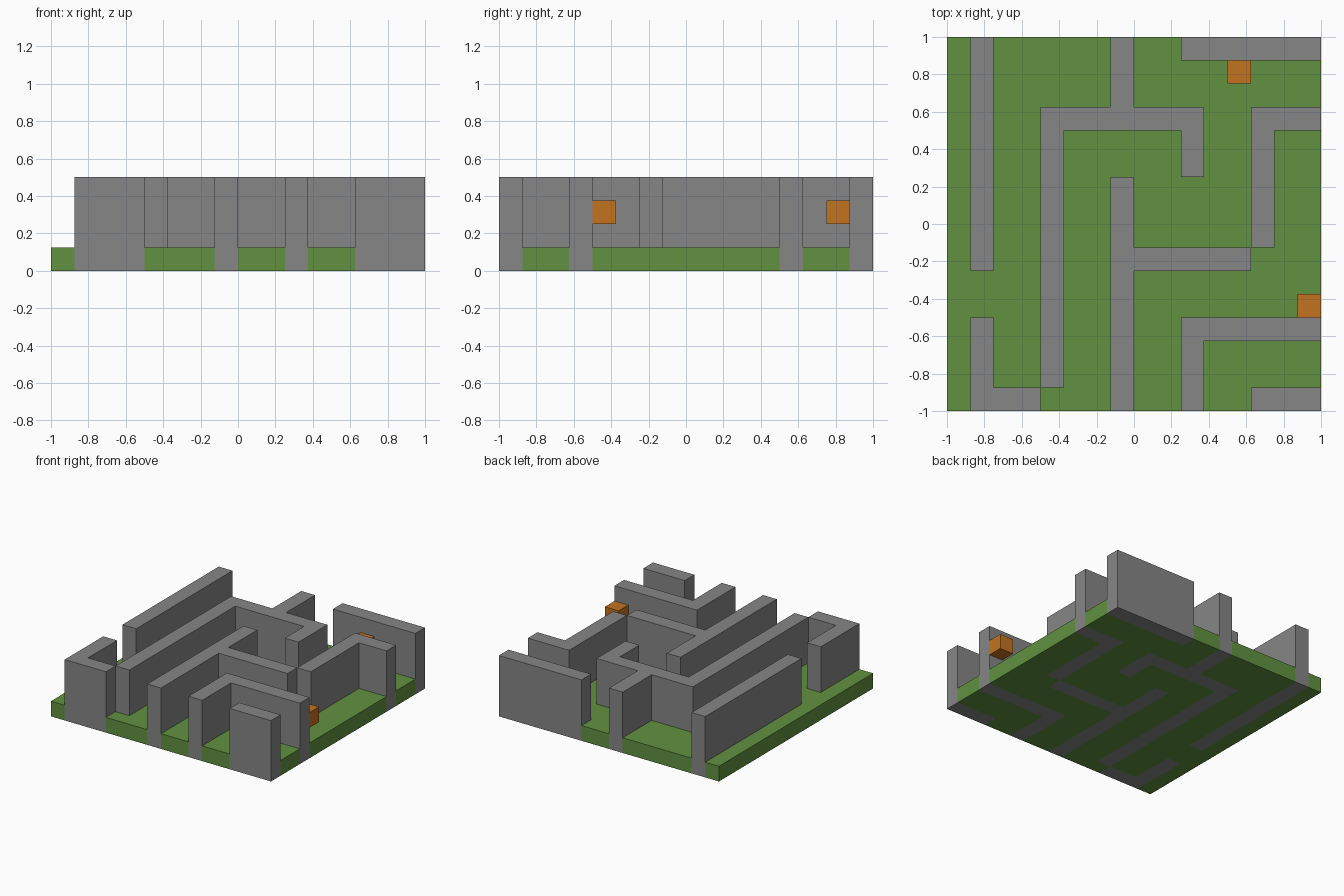
import bpy
import bmesh
from mathutils import Vector

cube = bpy.data.objects.get("Cube")
if cube:
    bpy.data.objects.remove(cube, do_unlink=True)

GRID = 16                  # blocks along each side
BLOCK = 2 / GRID           # block size
WALL_HEIGHT = 4            # in blocks


def make_material(name, colour):
    mat = bpy.data.materials.new(name)
    mat.use_nodes = True
    mat.diffuse_color = (*colour, 1)
    shader = next(n for n in mat.node_tree.nodes if n.type == 'BSDF_PRINCIPLED')
    shader.inputs["Base Color"].default_value = (*colour, 1)
    shader.inputs["Roughness"].default_value = 0.9
    return mat


def fill(x0, y0, x1, y1, z0, z1):
    """All block cells inside a box given in block units."""
    return {(x, y, z) for x in range(x0, x1)
            for y in range(y0, y1) for z in range(z0, z1)}


def build_blocks(name, cells, occupied, mat):
    """Mesh the outer skin of a set of blocks, then merge flat areas."""
    bm = bmesh.new()
    for cell in cells:
        for axis in range(3):
            for sign in (-1, 1):
                step = Vector((0, 0, 0))
                step[axis] = sign
                neighbour = tuple(int(c + s) for c, s in zip(cell, step))
                if neighbour in occupied:
                    continue
                u, v = Vector((0, 0, 0)), Vector((0, 0, 0))
                u[(axis + 1) % 3] = 0.5
                v[(axis + 2) % 3] = 0.5 * sign
                centre = Vector(cell) + Vector((0.5, 0.5, 0.5)) + step / 2
                corners = (centre - u - v, centre + u - v,
                           centre + u + v, centre - u + v)
                bm.faces.new([bm.verts.new(c) for c in corners])
    bmesh.ops.remove_doubles(bm, verts=bm.verts, dist=0.01)
    bmesh.ops.dissolve_limit(bm, angle_limit=0.01,
                             verts=bm.verts, edges=bm.edges)
    # Split the merged outlines into clean triangles
    bmesh.ops.triangulate(bm, faces=bm.faces)
    for vert in bm.verts:
        vert.co = (vert.co - Vector((GRID / 2, GRID / 2, 0))) * BLOCK
    mesh = bpy.data.meshes.new(name)
    bm.to_mesh(mesh)
    bm.free()
    mesh.materials.append(mat)
    obj = bpy.data.objects.new(name, mesh)
    bpy.context.collection.objects.link(obj)
    return obj


stone = make_material("stone grey", (0.238, 0.238, 0.238))
grass = make_material("grass green", (0.12, 0.283, 0.051))
orange = make_material("block orange", (0.546, 0.171, 0.0144))

# Wall runs: x start, y start, x end, y end
wall_runs = [
    (1, 6, 2, 16), (1, 0, 2, 4), (2, 0, 4, 1),            # left side
    (4, 1, 5, 12), (4, 12, 11, 13), (7, 13, 8, 16), (10, 10, 11, 12),
    (7, 0, 8, 10), (8, 6, 13, 7),                         # centre
    (13, 7, 14, 13), (14, 12, 16, 13), (10, 15, 16, 16),  # back right
    (10, 3, 16, 4), (10, 0, 11, 3), (13, 0, 16, 1),       # front right
]
walls = set()
for run in wall_runs:
    walls |= fill(*run, 0, WALL_HEIGHT)

# Grass fills the bottom layer between the walls
ground = fill(0, 0, GRID, GRID, 0, 1) - walls
base = walls | ground

build_blocks("maze_walls", walls, base, stone)
build_blocks("grass_ground", ground, base, grass)

# Small blocks fixed to the wall faces
for name, x, y in (("back_wall_block", 12, 14), ("side_wall_block", 15, 4)):
    cells = fill(x, y, x + 1, y + 1, 2, 3)
    build_blocks(name, cells, cells, orange)
